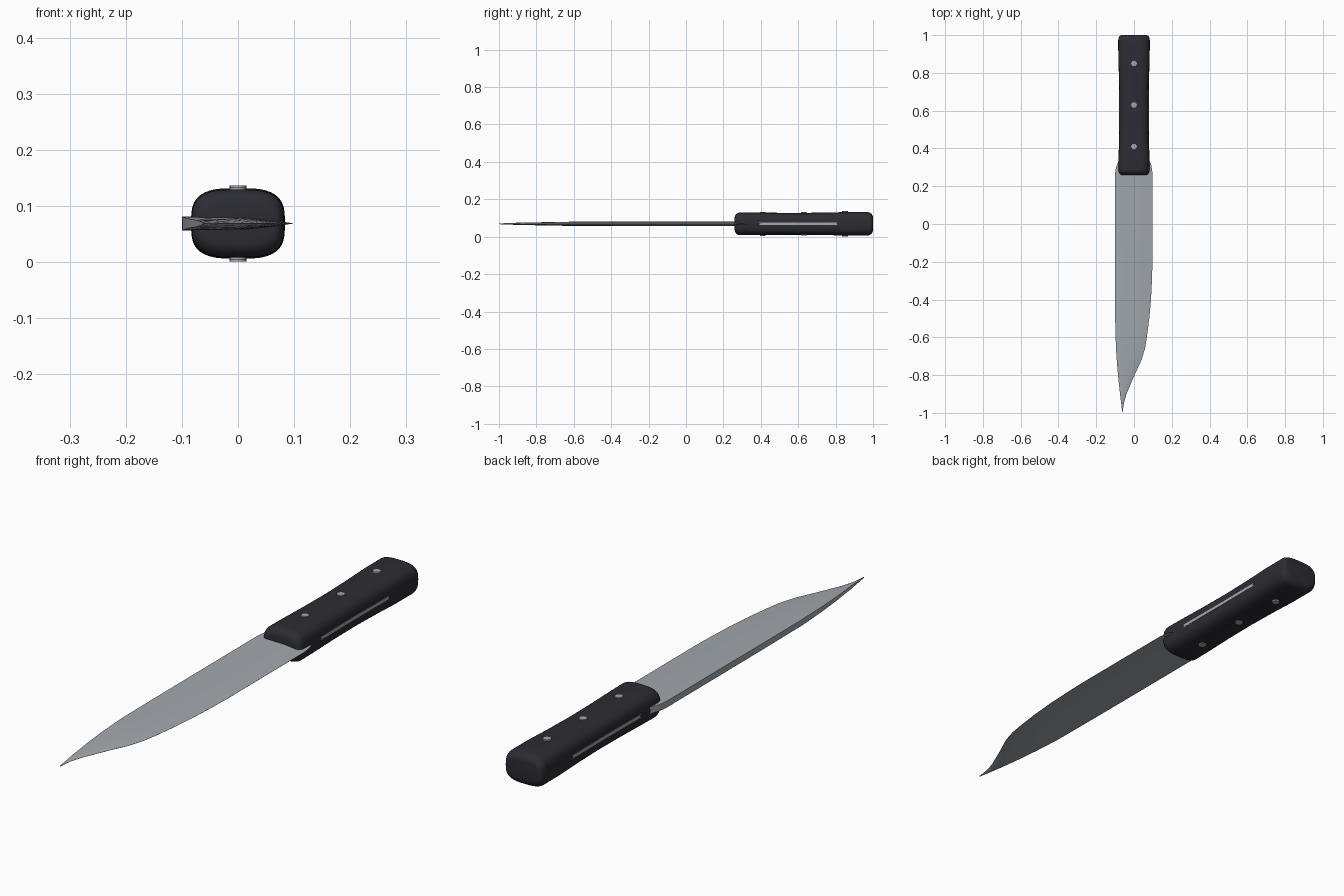
import bpy, math

if "Cube" in bpy.data.objects:
    bpy.data.objects.remove(bpy.data.objects["Cube"])

ZC = 0.069  # mid-plane height of the knife


def material(name, rgb):
    m = bpy.data.materials.new(name)
    m.diffuse_color = (*rgb, 1)
    m.use_nodes = True
    m.node_tree.nodes["Principled BSDF"].inputs["Base Color"].default_value = m.diffuse_color
    return m


STEEL = material("steel", (0.36, 0.39, 0.42))
BLACK = material("black_handle", (0.025, 0.025, 0.033))


def lerp_table(table, y):
    for (a, va), (b, vb) in zip(table, table[1:]):
        if a <= y <= b:
            return va + (vb - va) * (y - a) / (b - a)
    return table[-1][1] if y > table[-1][0] else table[0][1]


def loft(name, rings, mat, angle):
    """Skin equal-length rings of points and cap both ends."""
    n = len(rings[0])
    verts = [p for r in rings for p in r]
    faces = [(k * n + i, k * n + (i + 1) % n, (k + 1) * n + (i + 1) % n, (k + 1) * n + i)
             for k in range(len(rings) - 1) for i in range(n)]
    faces.append(tuple(reversed(range(n))))
    faces.append(tuple(range(len(verts) - n, len(verts))))
    me = bpy.data.meshes.new(name)
    me.from_pydata(verts, [], faces)
    me.materials.append(mat)
    ob = bpy.data.objects.new(name, me)
    bpy.context.collection.objects.link(ob)
    bpy.ops.object.select_all(action='DESELECT')
    ob.select_set(True)
    bpy.context.view_layer.objects.active = ob
    bpy.ops.object.mode_set(mode='EDIT')
    bpy.ops.mesh.select_all(action='SELECT')
    bpy.ops.mesh.normals_make_consistent(inside=False)
    bpy.ops.object.mode_set(mode='OBJECT')
    bpy.ops.object.shade_smooth_by_angle(angle=math.radians(angle))
    return ob


# Blade: thick spine on -x, cutting edge on +x, tapering to the tip
spine = [(-1, -0.062), (-0.9, -0.074), (-0.8, -0.085), (-0.7, -0.093), (-0.57, -0.099),
         (-0.4, -0.1), (0.27, -0.1), (0.30, -0.095), (0.34, -0.08)]
edge = [(-1, -0.061), (-0.95, -0.054), (-0.9, -0.04), (-0.8, 0.003), (-0.72, 0.04),
        (-0.66, 0.058), (-0.6, 0.068), (-0.5, 0.081), (-0.4, 0.09), (-0.3, 0.095),
        (-0.2, 0.098), (0.27, 0.098), (0.31, 0.092), (0.34, 0.08)]
thick = [(-1, 0.002), (-0.9, 0.006), (-0.6, 0.0115), (-0.2, 0.0125), (0.34, 0.0125)]
rings = []
for y in sorted({y for y, _ in spine + edge}):
    a, b, t = lerp_table(spine, y), lerp_table(edge, y), lerp_table(thick, y)
    top = [(a, t), (a + 0.6 * (b - a), t * 0.85), (a + 0.82 * (b - a), t * 0.45)]
    sec = top + [(b, 0.0003), (b, -0.0003)] + [(x, -z) for x, z in reversed(top)]
    rings.append([(x, y, ZC + z) for x, z in sec])
loft("blade", rings, STEEL, 35)

# Tang: thin plate showing along both handle sides
rings = []
for y, w in ((0.32, 0.081), (0.4, 0.0805), (0.62, 0.079), (0.85, 0.081), (0.96, 0.083), (0.982, 0.08)):
    rings.append([(sx * w, y, ZC + sz * 0.006) for sx, sz in ((1, 1), (-1, 1), (-1, -1), (1, -1))])
loft("tang", rings, STEEL, 30)

# Handle: rounded-box section with a slight waist and rounded ends
Y0, Y1, R = 0.26, 1.0, 0.03
width = [(Y0, 0.083), (0.36, 0.0815), (0.5, 0.078), (0.63, 0.077), (0.76, 0.079), (0.87, 0.083), (1, 0.084)]
height = [(Y0, 0.061), (0.36, 0.0605), (0.5, 0.059), (0.63, 0.0585), (0.76, 0.0605), (0.87, 0.063), (1, 0.0625)]
ends = [R * (1 - math.cos(math.pi / 2 * i / 6)) for i in range(7)]
ys = ([Y0 + d for d in ends] + [0.36, 0.43, 0.5, 0.565, 0.63, 0.695, 0.76, 0.815, 0.87, 0.92]
      + [Y1 - d for d in reversed(ends)])


def section(y, shrink, n=40, power=3.2):
    w, h = lerp_table(width, y) - shrink * 0.6, lerp_table(height, y) - shrink
    pts = []
    for i in range(n):
        c, s = math.cos(2 * math.pi * i / n), math.sin(2 * math.pi * i / n)
        pts.append((w * math.copysign(abs(c) ** (2 / power), c), y,
                    ZC + h * math.copysign(abs(s) ** (2 / power), s)))
    return pts


rings = []
for y in ys:
    d = min(y - Y0, Y1 - y, R)
    rings.append(section(y, R - math.sqrt(max(0, R * R - (R - d) ** 2))))
loft("handle", rings, BLACK, 60)

# Rivets: pins through the handle, proud on both faces
for i, y in enumerate((0.41, 0.63, 0.85)):
    half = lerp_table(height, y) + 0.004
    half = 0.068 if i == 2 else half
    pin = [[(0.015 * math.cos(math.pi * k / 8), y + 0.015 * math.sin(math.pi * k / 8), ZC + s * half)
            for k in range(16)] for s in (-1, 1)]
    loft(f"rivet_{i + 1}", pin, STEEL, 30)
